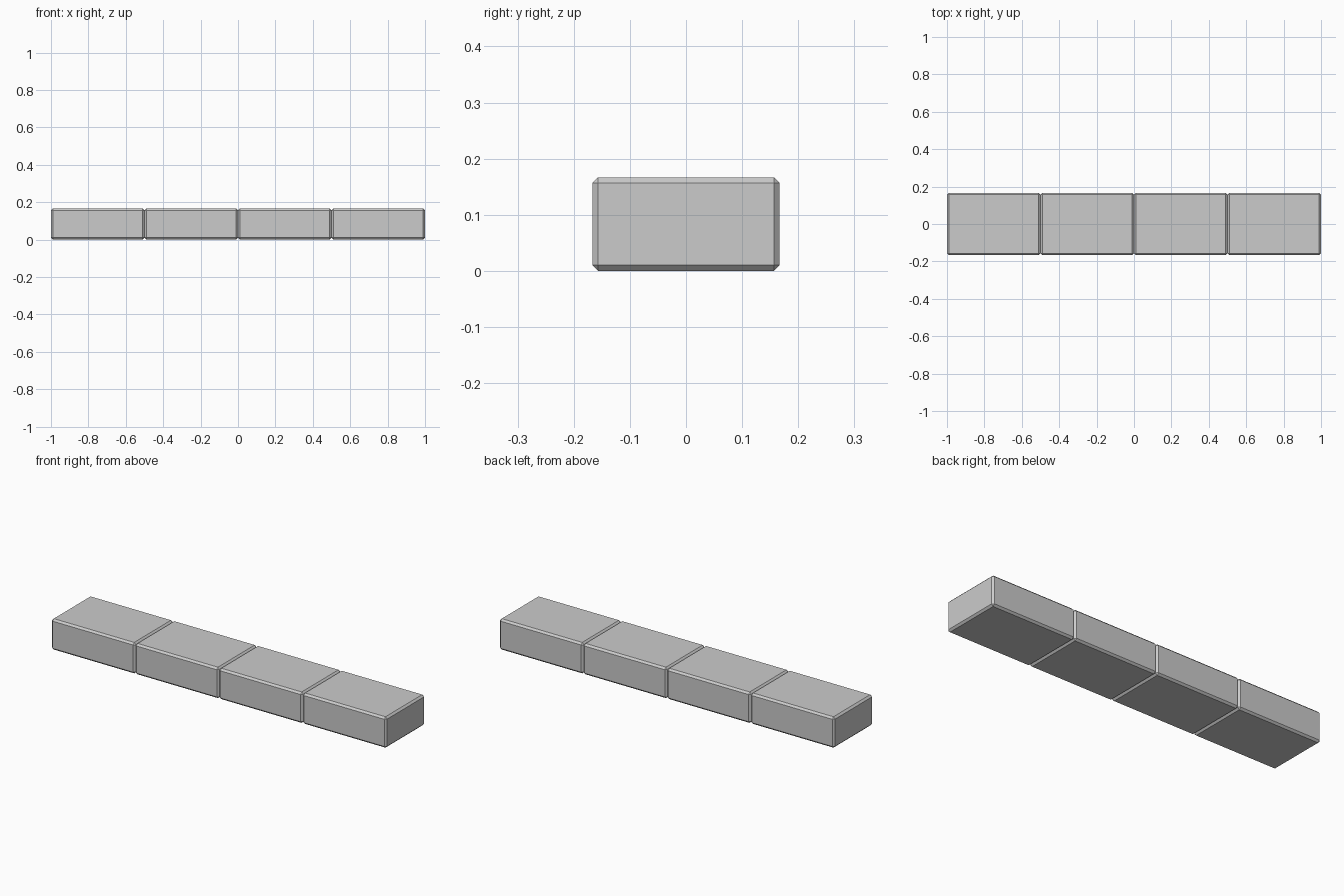
import bpy

if "Cube" in bpy.data.objects:
    bpy.data.objects.remove(bpy.data.objects["Cube"])

LENGTH, DEPTH, HEIGHT = 0.5, 1 / 3, 1 / 6
CHAMFER = 0.01


def chamfered_block(name, x):
    bpy.ops.mesh.primitive_cube_add(size=1, location=(x, 0, HEIGHT / 2))
    block = bpy.context.object
    block.name = name
    block.scale = (LENGTH, DEPTH, HEIGHT)
    bpy.ops.object.transform_apply(location=False, rotation=False, scale=True)
    # Single flat chamfer on every edge
    bevel = block.modifiers.new("chamfer", 'BEVEL')
    bevel.width = CHAMFER
    bevel.segments = 1
    bevel.limit_method = 'NONE'
    return block


# Row of four identical blocks, end to end
for i in range(4):
    chamfered_block(f"curb_block_{i + 1}", -0.75 + i * LENGTH)
